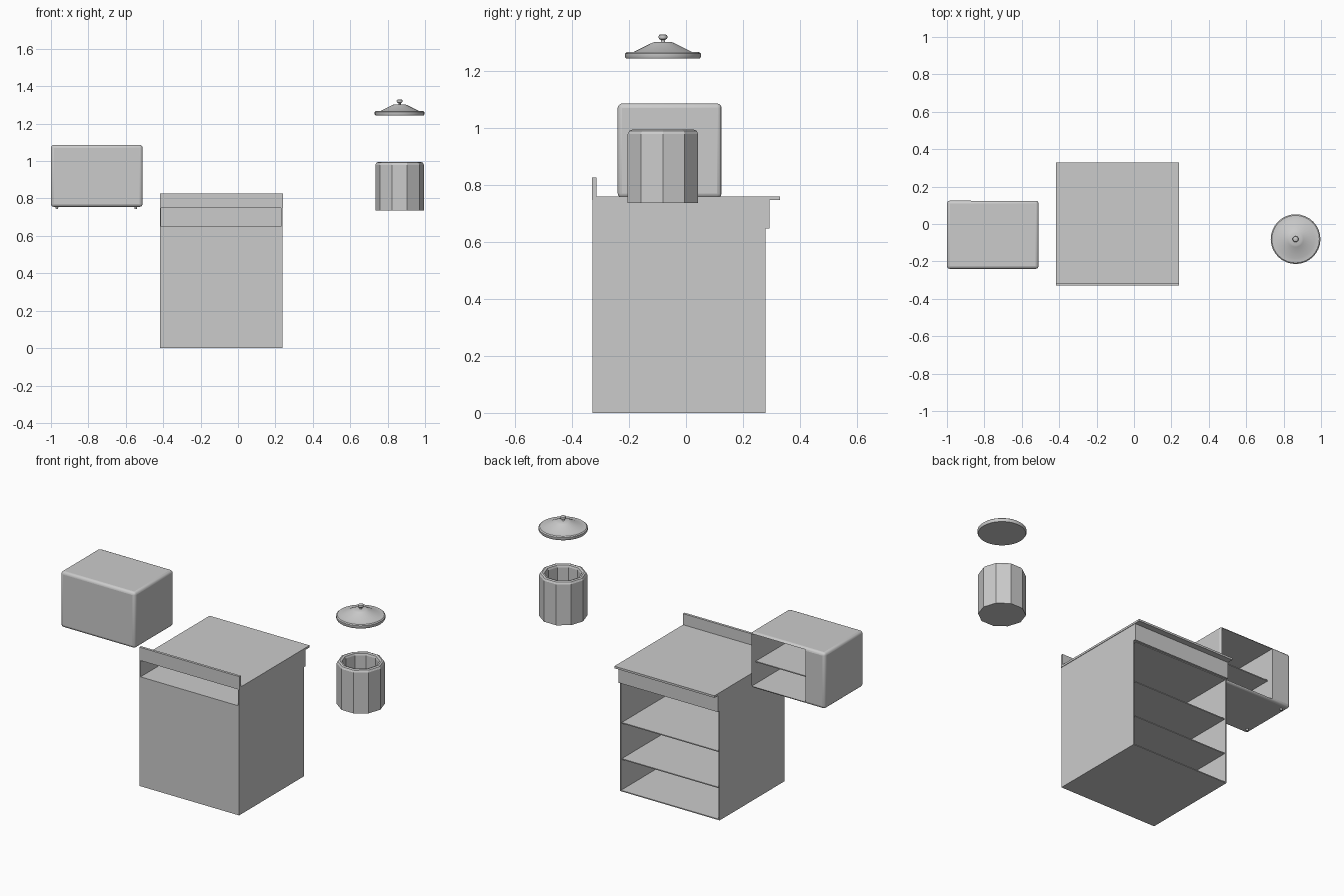
import bpy, bmesh, math

if "Cube" in bpy.data.objects:
    bpy.data.objects.remove(bpy.data.objects["Cube"])


def finish(name, bm, smooth=False):
    bmesh.ops.recalc_face_normals(bm, faces=bm.faces)
    me = bpy.data.meshes.new(name)
    bm.to_mesh(me)
    bm.free()
    ob = bpy.data.objects.new(name, me)
    bpy.context.collection.objects.link(ob)
    if smooth:
        bpy.context.view_layer.objects.active = ob
        ob.select_set(True)
        bpy.ops.object.shade_smooth_by_angle(angle=math.radians(35))
        ob.select_set(False)
    return ob


def box(name, x, y, z):
    """Axis-aligned box from (min, max) pairs."""
    bm = bmesh.new()
    bmesh.ops.create_cube(bm, size=1)
    for v in bm.verts:
        v.co = [(r[0] + r[1]) / 2 + c * (r[1] - r[0]) for r, c in zip((x, y, z), v.co)]
    return finish(name, bm)


def lathe(name, profile, centre, sides, smooth=False):
    """Spin an (r, z) profile about a vertical axis."""
    bm = bmesh.new()
    vs = [bm.verts.new((r, 0, z)) for r, z in profile]
    edges = [bm.edges.new(p) for p in zip(vs, vs[1:])]
    bmesh.ops.spin(bm, geom=vs + edges, cent=(0, 0, 0), axis=(0, 0, 1),
                   angle=math.tau, steps=sides, use_duplicate=False)
    bmesh.ops.remove_doubles(bm, verts=bm.verts, dist=1e-5)
    ob = finish(name, bm, smooth)
    ob.location = (*centre, 0)
    return ob


# Cabinet carcass: open on +y, with an open drawer bay at the back
X, T = (-0.417, 0.237), 0.006
Y = (-0.328, 0.28)
inner = (X[0] + T, X[1] - T)
box("cabinet_side_left", (X[0], X[0] + T), Y, (0, 0.748))
box("cabinet_side_right", (X[1] - T, X[1]), Y, (0, 0.748))
box("cabinet_back", inner, (Y[0], Y[0] + T), (0, 0.65))
box("cabinet_floor", inner, (Y[0] + T, Y[1]), (0, T))
box("drawer_bay_floor", inner, (Y[0] + T, Y[1]), (0.644, 0.65))
for i, z in enumerate((0.185, 0.40)):
    box(f"cabinet_shelf_{i + 1}", inner, (Y[0] + T, Y[1] - 0.008), (z, z + T))

# Drawer front, worktop and upstand
box("drawer_front", X, (0.28, 0.293), (0.648, 0.748))
box("worktop", (-0.418, 0.24), (-0.33, 0.33), (0.748, 0.76))
box("upstand", (-0.418, 0.24), (-0.33, -0.315), (0.76, 0.826))

# Microwave shell with a cavity cut from its open side
shell = box("microwave_body", (-1.0, -0.51), (-0.24, 0.125), (0.755, 1.087))
bev = shell.modifiers.new("round_edges", 'BEVEL')
bev.width, bev.segments = 0.016, 3
cutter = box("cavity_cutter", (-0.872, -0.518), (-0.215, 0.2), (0.765, 1.077))
cutter.hide_render = True
cutter.hide_set(True)
cut = shell.modifiers.new("cavity", 'BOOLEAN')
cut.object, cut.operation, cut.solver = cutter, 'DIFFERENCE', 'EXACT'
bpy.context.view_layer.objects.active = shell
shell.select_set(True)
bpy.ops.object.shade_smooth_by_angle(angle=math.radians(35))
shell.select_set(False)
box("microwave_shelf", (-0.873, -0.517), (-0.216, 0.085), (0.893, 0.899))
for i, (x, y) in enumerate((x, y) for x in (-0.968, -0.547) for y in (-0.2, 0.085)):
    lathe(f"microwave_foot_{i + 1}",
          [(0, 0.76), (0.008, 0.76), (0.006, 0.744), (0, 0.744)], (x, y), 12)

# Ten-sided canister, open at the top with a chamfered rim
C = (0.864, -0.081)
lathe("canister", [(0, 0.737), (0.13, 0.737), (0.13, 0.98), (0.124, 0.991), (0.114, 0.995),
                   (0.102, 0.991), (0.098, 0.98), (0.098, 0.755), (0, 0.755)], C, 10)

# Lid floating above, with a small knob
lathe("canister_lid", [(0, 1.244), (0.129, 1.244), (0.133, 1.25), (0.133, 1.262),
                       (0.127, 1.267), (0.102, 1.268), (0.042, 1.298), (0.032, 1.302),
                       (0, 1.303)], C, 32, True)
lathe("lid_knob", [(0, 1.30), (0.008, 1.30), (0.006, 1.309), (0.014, 1.314), (0.016, 1.32),
                   (0.014, 1.327), (0.008, 1.33), (0, 1.33)], C, 20, True)
